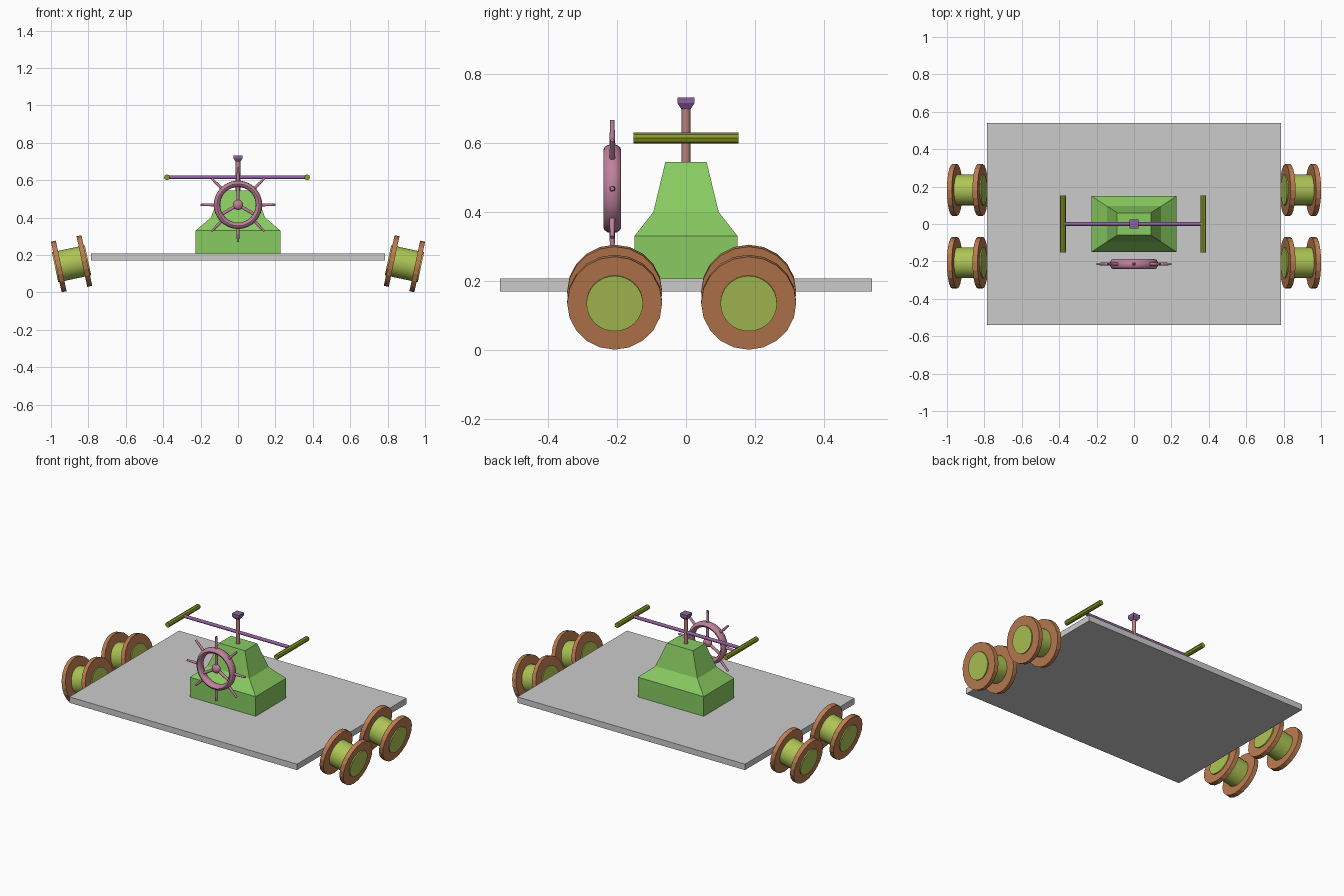
import bpy, bmesh, math
from mathutils import Vector, Matrix

if "Cube" in bpy.data.objects:
    bpy.data.objects.remove(bpy.data.objects["Cube"])


def material(name, rgb):
    m = bpy.data.materials.new(name)
    m.diffuse_color = (*rgb, 1)
    m.use_nodes = True
    m.node_tree.nodes["Principled BSDF"].inputs["Base Color"].default_value = m.diffuse_color
    return m


GREEN = material("green", (0.25, 0.60, 0.12))
LIME = material("lime", (0.42, 0.55, 0.09))
OLIVE = material("olive", (0.26, 0.32, 0.02))
RUST = material("rust", (0.50, 0.20, 0.08))
PINK = material("pink", (0.52, 0.22, 0.33))
PURPLE = material("purple", (0.27, 0.12, 0.34))
ROSE = material("rose", (0.50, 0.22, 0.22))


def finish(name, bm, mat=None, smooth=False):
    bmesh.ops.recalc_face_normals(bm, faces=bm.faces[:])
    me = bpy.data.meshes.new(name)
    bm.to_mesh(me)
    bm.free()
    ob = bpy.data.objects.new(name, me)
    bpy.context.collection.objects.link(ob)
    if mat:
        me.materials.append(mat)
    if smooth:
        bpy.ops.object.select_all(action='DESELECT')
        ob.select_set(True)
        bpy.context.view_layer.objects.active = ob
        bpy.ops.object.shade_smooth_by_angle(angle=math.radians(40))
    return ob


def rod(bm, a, b, r1, r2=None, sides=16):
    a, b = Vector(a), Vector(b)
    d = b - a
    rot = Vector((0, 0, 1)).rotation_difference(d).to_matrix().to_4x4()
    bmesh.ops.create_cone(bm, cap_ends=True, segments=sides, radius1=r1,
                          radius2=r1 if r2 is None else r2, depth=d.length,
                          matrix=Matrix.Translation((a + b) / 2) @ rot)


def rod_object(name, a, b, r, mat, sides=16):
    bm = bmesh.new()
    rod(bm, a, b, r, sides=sides)
    return finish(name, bm, mat, True)


def stack(name, levels, mat):
    """Rectangular sections (half x, half y, z) joined upward."""
    bm = bmesh.new()
    rings = [[bm.verts.new((sx * hx, sy * hy, z))
              for sx, sy in ((-1, -1), (1, -1), (1, 1), (-1, 1))]
             for hx, hy, z in levels]
    bm.faces.new(rings[0])
    bm.faces.new(rings[-1])
    for lo, hi in zip(rings, rings[1:]):
        for i in range(4):
            j = (i + 1) % 4
            bm.faces.new((lo[i], lo[j], hi[j], hi[i]))
    return finish(name, bm, mat)


# Deck and pedestal
stack("deck", [(0.785, 0.54, 0.17), (0.785, 0.54, 0.207)], None)
stack("pedestal", [(0.227, 0.15, 0.207), (0.227, 0.15, 0.33),
                   (0.145, 0.095, 0.40), (0.09, 0.06, 0.545)], GREEN)

# Post with flared cap, crossbar and grips
rod_object("post", (0, 0, 0.54), (0, 0, 0.705), 0.0125, ROSE)
stack("post_cap", [(0.014, 0.014, 0.70), (0.025, 0.025, 0.717),
                   (0.025, 0.025, 0.733)], PURPLE)
rod_object("crossbar", (-0.375, 0, 0.615), (0.375, 0, 0.615), 0.010, PURPLE)
for side, x in (("left", -0.38), ("right", 0.37)):
    rod_object(side + "_grip", (x, -0.153, 0.615), (x, 0.153, 0.615), 0.0155, OLIVE, 8)

# Steering wheel: rounded rim swept about the y axis
C = Vector((0, -0.214, 0.468))
bm = bmesh.new()
N, M = 40, 12
rim = []
for i in range(N):
    a = 2 * math.pi * i / N
    row = []
    for k in range(M):
        t = 2 * math.pi * k / M
        r = 0.112 + 0.017 * math.cos(t)
        row.append(bm.verts.new(C + Vector((r * math.cos(a), 0.026 * math.sin(t), r * math.sin(a)))))
    rim.append(row)
for i in range(N):
    for k in range(M):
        p, q = rim[i], rim[(i + 1) % N]
        bm.faces.new((p[k], p[(k + 1) % M], q[(k + 1) % M], q[k]))
finish("steering_rim", bm, PINK, True)

# Hub, inner spokes and eight outer pegs
bm = bmesh.new()
bmesh.ops.create_uvsphere(bm, u_segments=16, v_segments=10, radius=0.028,
                          matrix=Matrix.Translation(C) @ Matrix.Diagonal((1, 0.7, 1, 1)))
finish("steering_hub", bm, PINK, True)


def ray(deg):
    return Vector((math.cos(math.radians(deg)), 0, math.sin(math.radians(deg))))


bm = bmesh.new()
for deg in (90, 210, 330):
    rod(bm, C, C + ray(deg) * 0.11, 0.009, sides=10)
finish("steering_spokes", bm, PINK, True)
bm = bmesh.new()
for i in range(8):
    rod(bm, C + ray(45 * i) * 0.12, C + ray(45 * i) * 0.20, 0.009, 0.006, 10)
finish("steering_pegs", bm, PINK, True)

# Four tilted spool wheels
for side, s in (("left", -1), ("right", 1)):
    for end, y in (("front", -0.207), ("back", 0.182)):
        c = Vector((s * 0.89, y, 0.153))
        axis = Vector((s * math.cos(math.radians(12)), 0, -math.sin(math.radians(12))))
        name = f"{end}_{side}_wheel"
        rod_object(name + "_barrel", c - axis * 0.09, c + axis * 0.09, 0.082, LIME, 32)
        bm = bmesh.new()
        for o in (-0.07, 0.07):
            rod(bm, c + axis * (o - 0.0135), c + axis * (o + 0.0135), 0.138, sides=20)
        finish(name + "_flanges", bm, RUST)
